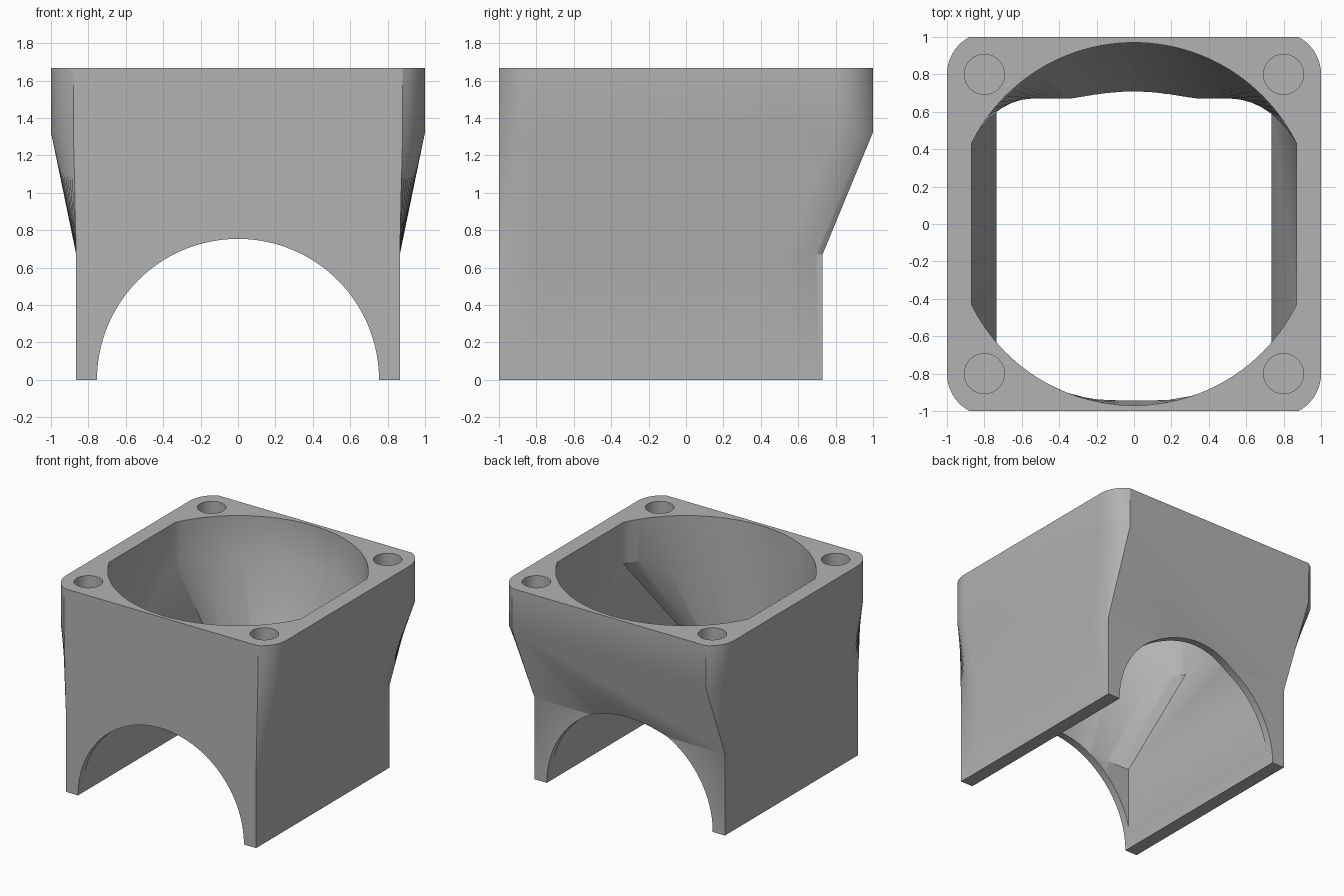
import bpy, bmesh, math

if "Cube" in bpy.data.objects:
    bpy.data.objects.remove(bpy.data.objects["Cube"])

TOP, COLLAR, WAIST = 1.667, 1.325, 0.67

grey = bpy.data.materials.new("plain_grey")
grey.use_nodes = True
colour = (0.45, 0.45, 0.45, 1)
grey.diffuse_color = colour
grey.node_tree.nodes["Principled BSDF"].inputs["Base Color"].default_value = colour


def loft(name, rings):
    """Closed solid from matching rings of (x, y, z) points."""
    bm = bmesh.new()
    loops = [[bm.verts.new(p) for p in ring] for ring in rings]
    n = len(loops[0])
    for a, b in zip(loops, loops[1:]):
        for i in range(n):
            j = (i + 1) % n
            bm.faces.new((a[i], a[j], b[j], b[i]))
    bm.faces.new(loops[0])
    bm.faces.new(loops[-1])
    bmesh.ops.recalc_face_normals(bm, faces=bm.faces)
    mesh = bpy.data.meshes.new(name)
    bm.to_mesh(mesh)
    bm.free()
    mesh.materials.append(grey)
    obj = bpy.data.objects.new(name, mesh)
    bpy.context.collection.objects.link(obj)
    return obj


def at(points, z):
    return [(x, y, z) for x, y in points]


def both_sides(points):
    """Add the mirrored half so the ring closes."""
    return points + [(-x, y) for x, y in reversed(points)]


# Outer shell: rounded collar flowing into a narrower rectangle
radius, steps = 0.227, 10
sweep = math.acos((0.88 - 1 + radius) / radius)
corner = [(1 - radius + radius * math.cos(sweep * i / steps),
           0.8 + 0.2 * math.sin(sweep * i / steps) / math.sin(sweep))
          for i in range(steps + 1)]
side = [(x, -y) for x, y in reversed(corner)] + corner
lengths = [0]
for a, b in zip(side, side[1:]):
    lengths.append(lengths[-1] + math.dist(a, b))
straight = [(0.865, -1 + 1.73 * s / lengths[-1]) for s in lengths]
upper, lower = both_sides(side), both_sides(straight)
body = loft("duct_adapter", [at(upper, TOP), at(upper, COLLAR),
                             at(lower, WAIST), at(lower, 0)])

# Hollow: clipped circle flowing into a rectangle
bore, count = 0.97, 48
start = math.acos(0.87 / bore)
angles = [start + (math.pi - 2 * start) * i / count for i in range(count + 1)]
arc = [(bore * math.cos(a), bore * math.sin(a)) for a in angles]
edge = [0.735 * (1 - 2 * i / count) for i in range(count + 1)]
bore_ring = arc + [(-x, -y) for x, y in arc]
box_ring = [(x, 0.67) for x in edge] + [(-x, -0.94) for x in edge]
cutters = [loft("hollow_cutter", [at(bore_ring, TOP + 0.1), at(bore_ring, COLLAR),
                                  at(box_ring, WAIST), at(box_ring, -0.1)])]


def cylinder_cutter(name, r, depth, location, rotation=(0, 0, 0), sides=48):
    bpy.ops.mesh.primitive_cylinder_add(vertices=sides, radius=r, depth=depth,
                                        location=location, rotation=rotation)
    obj = bpy.context.object
    obj.name = name
    obj.data.materials.append(grey)
    cutters.append(obj)


# Arch running front to back, and blind screw holes in the corners
cylinder_cutter("arch_cutter", 0.754, 3, (0, 0, 0), (math.pi / 2, 0, 0), 128)
for x in (-0.8, 0.8):
    for y in (-0.8, 0.8):
        cylinder_cutter("screw_hole_cutter", 0.107, 0.7, (x, y, TOP))

for cutter in cutters:
    cutter.hide_render = True
    mod = body.modifiers.new(cutter.name, "BOOLEAN")
    mod.operation = "DIFFERENCE"
    mod.solver = "EXACT"
    mod.object = cutter

# Bake the cuts, drop the helpers, smooth with crisp edges
graph = bpy.context.evaluated_depsgraph_get()
baked = bpy.data.meshes.new_from_object(body.evaluated_get(graph))
body.modifiers.clear()
body.data = baked
for cutter in cutters:
    bpy.data.objects.remove(cutter)
bpy.ops.object.select_all(action="DESELECT")
body.select_set(True)
bpy.context.view_layer.objects.active = body
bpy.ops.object.shade_smooth_by_angle(angle=math.radians(30))
